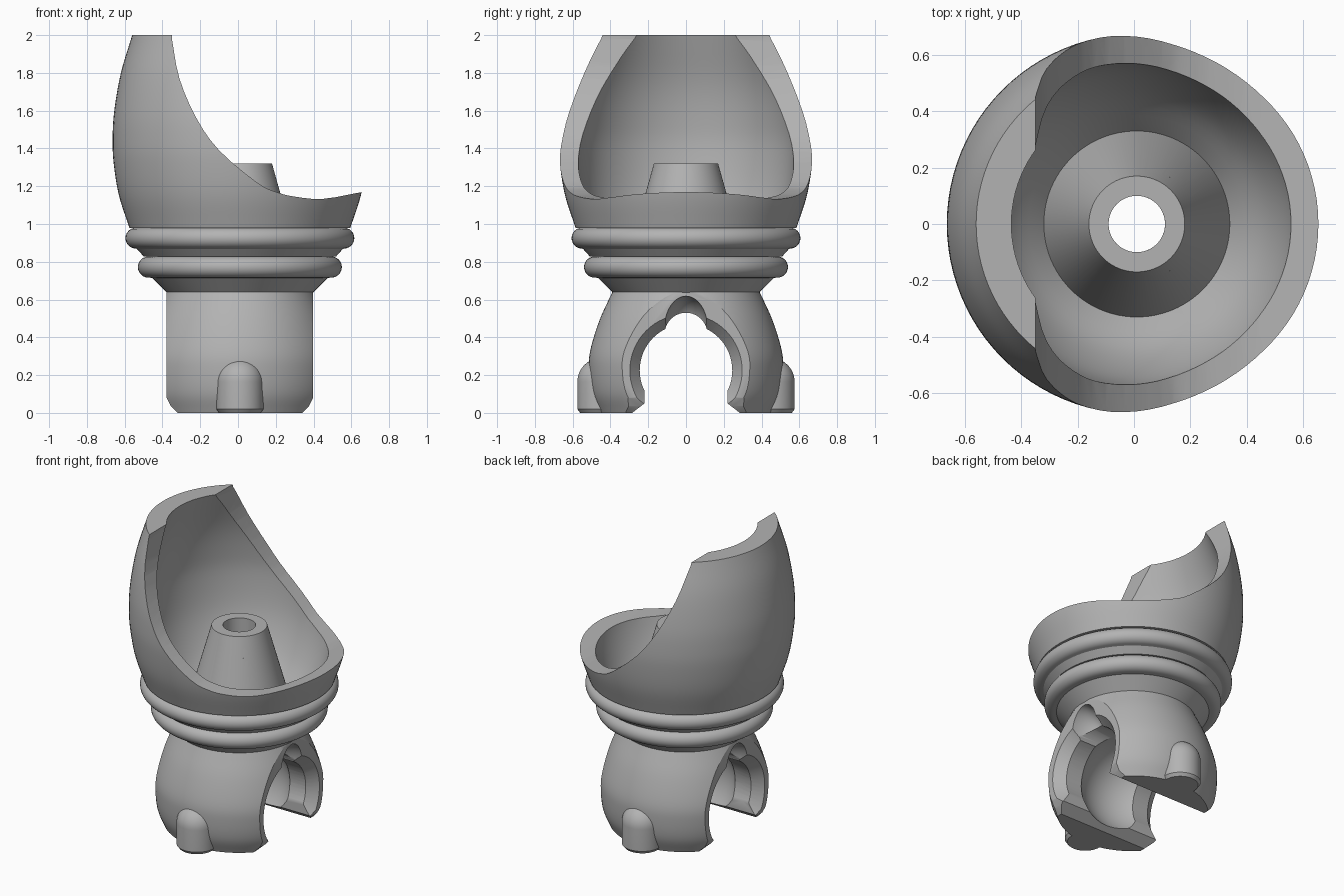
import bpy, bmesh, math
from mathutils import Matrix, Vector

if "Cube" in bpy.data.objects:
    bpy.data.objects.remove(bpy.data.objects["Cube"])

AXIS_X = 0.01
grey = bpy.data.materials.new("plain grey")
grey.use_nodes = True
grey.diffuse_color = (0.45, 0.45, 0.45, 1)
grey.node_tree.nodes["Principled BSDF"].inputs["Base Color"].default_value = (0.45, 0.45, 0.45, 1)


def finish(name, bm, helper=False):
    bmesh.ops.remove_doubles(bm, verts=bm.verts, dist=1e-5)
    bmesh.ops.recalc_face_normals(bm, faces=bm.faces)
    mesh = bpy.data.meshes.new(name)
    bm.to_mesh(mesh)
    bm.free()
    mesh.materials.append(grey)
    obj = bpy.data.objects.new(name, mesh)
    obj.location.x = AXIS_X
    obj.hide_render = helper
    bpy.context.collection.objects.link(obj)
    return obj


def revolve(name, profile, steps=96):
    """Spin a closed (radius, z) outline about the upright axis."""
    bm = bmesh.new()
    verts = [bm.verts.new((r, 0, z)) for r, z in profile]
    edges = [bm.edges.new((a, b)) for a, b in zip(verts, verts[1:] + verts[:1])]
    bmesh.ops.spin(bm, geom=verts + edges, cent=(0, 0, 0), axis=(0, 0, 1),
                   angle=math.tau, steps=steps, use_duplicate=False)
    return finish(name, bm)


def prism(name, outline, along, half):
    """Extrude a (horizontal, z) outline both ways along the x or y axis."""
    bm = bmesh.new()
    place = (lambda p: (-half, p[0], p[1])) if along == "x" else (lambda p: (p[0], -half, p[1]))
    face = bm.faces.new([bm.verts.new(place(p)) for p in outline])
    out = bmesh.ops.extrude_face_region(bm, geom=[face])
    shift = (2 * half, 0, 0) if along == "x" else (0, 2 * half, 0)
    bmesh.ops.translate(bm, vec=shift, verts=[g for g in out["geom"] if isinstance(g, bmesh.types.BMVert)])
    return finish(name, bm, True)


def ball(name, centre, size):
    bm = bmesh.new()
    bmesh.ops.create_uvsphere(bm, u_segments=48, v_segments=32, radius=1)
    bmesh.ops.scale(bm, vec=size, verts=bm.verts)
    bmesh.ops.translate(bm, vec=centre, verts=bm.verts)
    return finish(name, bm, True)


def tube(name, r1, r2, start, end):
    """Round bar or taper between two points."""
    bm = bmesh.new()
    a, b = Vector(start), Vector(end)
    turn = (b - a).to_track_quat("Z", "Y").to_matrix().to_4x4()
    bmesh.ops.create_cone(bm, cap_ends=True, segments=64, radius1=r1, radius2=r2,
                          depth=(b - a).length, matrix=Matrix.Translation((a + b) / 2) @ turn)
    return finish(name, bm, True)


def boolean(obj, tool, operation="DIFFERENCE"):
    mod = obj.modifiers.new(tool.name, "BOOLEAN")
    mod.object, mod.operation, mod.solver = tool, operation, "EXACT"
    bpy.context.view_layer.objects.active = obj
    bpy.ops.object.modifier_apply(modifier=mod.name)
    bpy.data.objects.remove(tool)


def bead(r, z, h):
    """Half-round ring section."""
    steps = 12
    return [(r + h * math.cos(t), z + h * math.sin(t))
            for t in (math.pi * (i / steps - 0.5) for i in range(steps + 1))]


def smooth_curve(points, steps=5):
    """Catmull-Rom through the given points."""
    p = [Vector(q) for q in points]
    p = [2 * p[0] - p[1]] + p + [2 * p[-1] - p[-2]]
    out = []
    for a, b, c, d in zip(p, p[1:], p[2:], p[3:]):
        for t in (i / steps for i in range(steps)):
            out.append(tuple(0.5 * (2 * b + (c - a) * t + (2 * a - 5 * b + 4 * c - d) * t * t
                                    + (3 * b - a - 3 * c + d) * t ** 3)))
    return out + [tuple(p[-2])]


# Bowl with beaded collar, inner spout and central bore
outer = smooth_curve([(.585, .98), (.64, 1.15), (.668, 1.32), (.674, 1.45), (.665, 1.6), (.63, 1.8), (.57, 2)])
inner = smooth_curve([(.445, 2), (.53, 1.75), (.567, 1.55), (.575, 1.38), (.545, 1.14), (.46, .92), (.33, .75)])
collar = [(.10, .63), (.38, .63), (.465, .715)] + bead(.484, .772, .056) \
    + [(.51, .829), (.545, .868)] + bead(.551, .925, .055)
cup = revolve("bowl", collar + outer + inner + [(.17, 1.32), (.10, 1.32)])

# Sweeping cut that leaves the tall back of the bowl
sweep = smooth_curve([(-.36, 1.98), (-.32, 1.77), (-.23, 1.56), (-.11, 1.39), (.09, 1.22),
                      (.19, 1.17), (.29, 1.145), (.44, 1.133), (.65, 1.17)], 3)
spout = revolve("spout", [(.10, .7), (.344, .7), (.17, 1.32), (.10, 1.32)])
boolean(cup, prism("sweep_cutter", [(-.36, 2.2)] + sweep + [(.9, 1.23), (.9, 2.2)], "y", 1))

# Socket clip: rounded body with flat sides
body = smooth_curve([(.46, 0), (.5, .1), (.514, .22), (.507, .33), (.458, .49), (.39, .64)])
clip = revolve("socket_clip", [(0.001, 0)] + body + [(0.001, .64)])
half = [(.33, -.01), (.33, 0), (.365, .035), (.388, .08), (.388, .7)]
boolean(clip, prism("side_trim", half + [(-x, z) for x, z in reversed(half)], "y", 1), "INTERSECT")

# Rounded bosses on front and back
for side in (-1, 1):
    r, top = .125, .165
    arc = [(r * math.cos(i * math.pi / 24), top + r * math.sin(i * math.pi / 24)) for i in range(12)]
    boss = revolve("boss_" + ("front" if side < 0 else "back"),
                   [(0.0, 0), (r - .015, 0), (r, .02)] + arc + [(0.0, top + r)], 48)
    boss.location.y = side * .45
    bpy.context.view_layer.update()
    boolean(clip, boss, "UNION")

# Socket hollow, side openings, top notch, bottom gap and bore
MID = .225
boolean(clip, ball("hollow", (0, 0, MID), (.32, .32, .32)))
boolean(clip, tube("side_opening", .245, .245, (-.6, 0, MID), (.6, 0, MID)))
boolean(clip, tube("notch", .113, .113, (-.6, 0, .417), (.6, 0, .417)))
for side in (-1, 1):
    boolean(clip, tube("flare", .235, .315, (side * .31, 0, MID), (side * .41, 0, MID)))
    boolean(clip, ball("notch_scoop", (side * .42, 0, .45), (.2, .115, .17)))
gap = [(.30, -.02), (.285, 0), (.22, .05), (.22, .16)]
boolean(clip, prism("gap_cutter", gap + [(-y, z) for y, z in reversed(gap)], "x", 1))
boolean(clip, tube("bore", .1, .1, (0, 0, .3), (0, 0, .8)))

for obj in (cup, spout, clip):
    bpy.ops.object.select_all(action="DESELECT")
    obj.select_set(True)
    bpy.context.view_layer.objects.active = obj
    bpy.ops.object.shade_smooth_by_angle(angle=math.radians(28))
